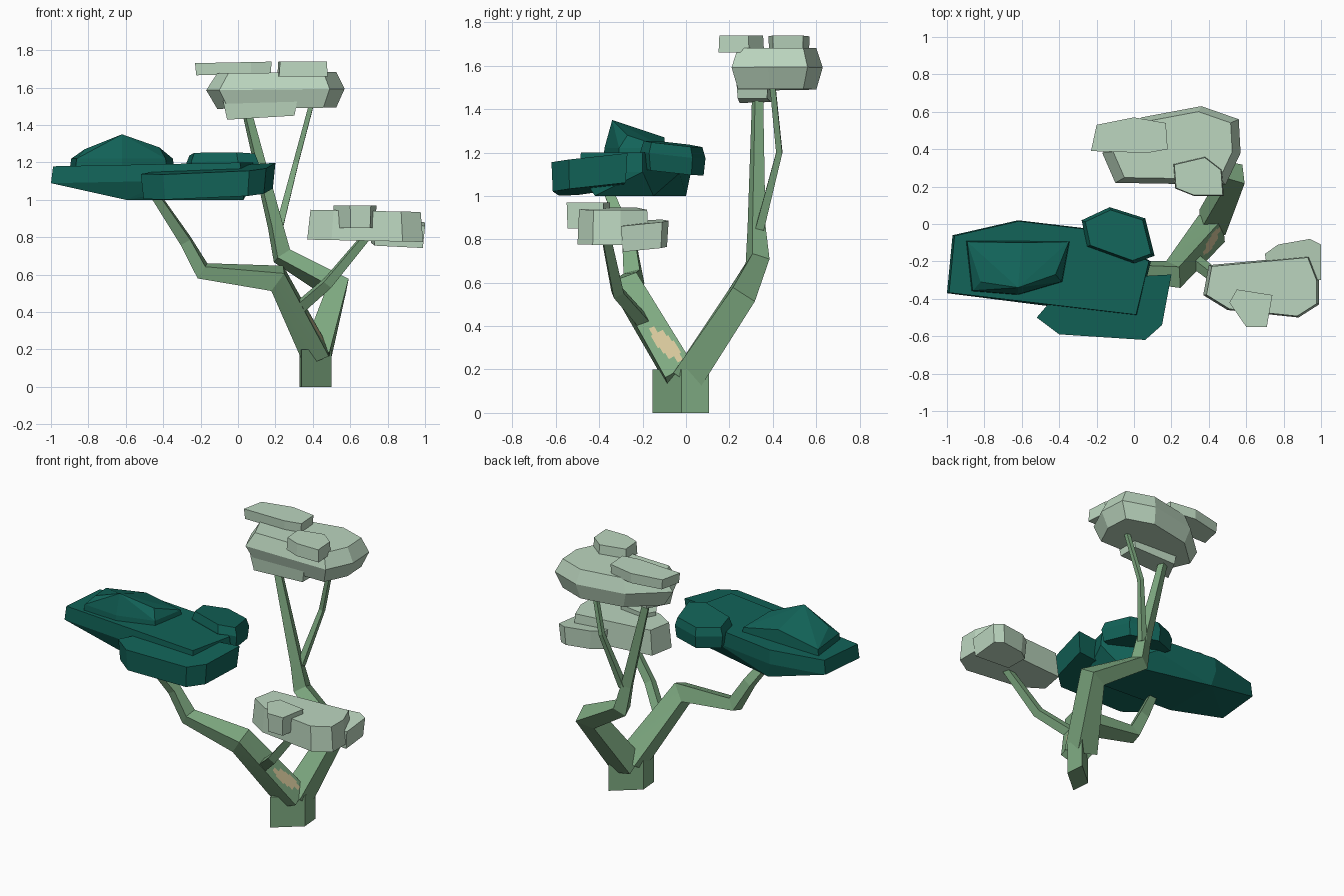
import bpy, bmesh, math
from mathutils import Vector

if "Cube" in bpy.data.objects:
    bpy.data.objects.remove(bpy.data.objects["Cube"])


def material(name, rgb):
    m = bpy.data.materials.new(name)
    m.diffuse_color = (*rgb, 1)
    m.use_nodes = True
    m.node_tree.nodes["Principled BSDF"].inputs["Base Color"].default_value = m.diffuse_color
    return m


BARK = material("green_bark", (0.21, 0.40, 0.22))
WOOD = material("bare_tan_wood", (0.66, 0.56, 0.32))
DARK = material("dark_teal_leaves", (0.006, 0.125, 0.098))
PALE = material("pale_leaves", (0.50, 0.67, 0.52))


def finish(bm, name, *mats):
    bmesh.ops.recalc_face_normals(bm, faces=bm.faces[:])
    me = bpy.data.meshes.new(name)
    bm.to_mesh(me)
    bm.free()
    for m in mats:
        me.materials.append(m)
    ob = bpy.data.objects.new(name, me)
    bpy.context.collection.objects.link(ob)
    return ob


def loft(rings):
    """Skin a list of four-point rings and cap the ends."""
    bm = bmesh.new()
    vs = [[bm.verts.new(p) for p in r] for r in rings]
    for a, b in zip(vs, vs[1:]):
        for i in range(4):
            j = (i + 1) % 4
            bm.faces.new((a[i], a[j], b[j], b[i]))
    bm.faces.new(vs[0][::-1])
    bm.faces.new(vs[-1])
    return bm


def branch(path, first=None):
    """Four-sided rings of (x, y, z, radius) along a bent path."""
    pts = [Vector(p[:3]) for p in path]
    rings, side = [], Vector((1, 1, 0)).normalized()
    for i, p in enumerate(pts):
        t = Vector((0, 0, 0))
        if i > 0:
            t += (p - pts[i - 1]).normalized()
        if i < len(pts) - 1:
            t += (pts[i + 1] - p).normalized()
        t.normalize()
        side = (side - t * side.dot(t)).normalized()
        up = t.cross(side)
        r = path[i][3]
        rings.append([p + side * r, p + up * r, p - side * r, p - up * r])
    return loft(rings)


def clump(name, mat, outline, levels, tilt=(0, 0), extra=()):
    """Convex leaf pad: outline repeated at (z, scale) levels, z sheared by tilt."""
    c = sum((Vector(p) for p in outline), Vector((0, 0))) / len(outline)
    bm = bmesh.new()
    for z, s in levels:
        for p in outline:
            d = (Vector(p) - c) * s
            bm.verts.new((c.x + d.x, c.y + d.y, z + d.x * tilt[0] + d.y * tilt[1]))
    for p in extra:
        bm.verts.new(p)
    res = bmesh.ops.convex_hull(bm, input=bm.verts[:])
    junk = {v for v in res["geom_interior"] + res["geom_unused"]
            if isinstance(v, bmesh.types.BMVert)}
    bmesh.ops.delete(bm, geom=list(junk), context='VERTS')
    bmesh.ops.dissolve_limit(bm, angle_limit=0.03, verts=bm.verts[:], edges=bm.edges[:])
    finish(bm, name, mat)


# trunk stump
base = [(0.34, -0.155), (0.50, -0.02), (0.49, 0.105), (0.33, -0.03)]
finish(loft([[(x, y, z) for x, y in base] for z in (0, 0.2)]), "trunk", BARK)

# front limb, with a patch of bare wood coloured on its finely cut first segment
bm = branch([(0.415, -0.025, 0.17, 0.10), (0.21, -0.27, 0.58, 0.085),
             (-0.19, -0.24, 0.62, 0.055), (-0.28, -0.26, 0.78, 0.042),
             (-0.46, -0.37, 1.05, 0.03)])
bmesh.ops.recalc_face_normals(bm, faces=bm.faces[:])
bm.faces.ensure_lookup_table()
edges = {e for f in bm.faces[:4] for e in f.edges}
bmesh.ops.subdivide_edges(bm, edges=list(edges), cuts=14, use_grid_fill=True)
for f in bm.faces:
    p = f.calc_center_median()
    dy, dz = p.y + 0.095, p.z - 0.315
    u, v = (dy - dz) * 0.707, (dy + dz) * 0.707
    if f.normal.x > 0.2 and (u / 0.095) ** 2 + (v / 0.035) ** 2 < 1:
        f.material_index = 1
finish(bm, "front_limb", BARK, WOOD)

# remaining limbs and twigs
LIMBS = {
    "back_limb": [(0.42, 0.01, 0.16, 0.10), (0.53, 0.25, 0.53, 0.085),
                  (0.235, 0.33, 0.70, 0.06), (0.20, 0.325, 0.86, 0.045),
                  (0.05, 0.33, 1.46, 0.028)],
    "back_twig": [(0.22, 0.34, 0.85, 0.028), (0.31, 0.43, 1.20, 0.02),
                  (0.39, 0.40, 1.50, 0.018)],
    "right_twig": [(0.29, -0.17, 0.39, 0.04), (0.48, -0.315, 0.555, 0.036),
                   (0.70, -0.37, 0.82, 0.028)],
}
for name, path in LIMBS.items():
    finish(branch(path), name, BARK)

# dark leaf cluster
clump("dark_main_pad", DARK,
      [(-1, -0.37), (-0.97, -0.06), (-0.62, 0.02), (-0.2, -0.03), (0.09, -0.2),
       (0.02, -0.49), (-0.37, -0.45)], [(1.10, 1), (1.19, 0.98)], (0.02, 0),
      [(-0.6, -0.38, 1.0), (-0.6, 0.0, 1.0), (0.03, -0.42, 1.0), (0.0, -0.15, 1.0)])
clump("dark_top_pad", DARK,
      [(-0.9, -0.09), (-0.34, -0.09), (-0.38, -0.31), (-0.62, -0.38), (-0.87, -0.36)],
      [(1.16, 1), (1.22, 0.97)], (0, 0),
      [(-0.62, -0.34, 1.35), (-0.82, -0.31, 1.27), (-0.42, -0.27, 1.28), (-0.6, -0.1, 1.27)])
clump("dark_front_pad", DARK,
      [(-0.52, -0.5), (-0.4, -0.59), (0.06, -0.62), (0.15, -0.54), (0.2, -0.27), (-0.35, -0.3)],
      [(1.025, 0.96), (1.16, 1)], (0.05, 0.1))
clump("dark_back_pad", DARK,
      [(-0.28, 0.02), (-0.13, 0.09), (0.06, 0.03), (0.11, -0.17), (0.0, -0.21), (-0.25, -0.12)],
      [(1.11, 0.94), (1.19, 1), (1.24, 0.9)], (-0.03, -0.12))

# pale crown cluster
clump("crown_main_pad", PALE,
      [(-0.17, 0.38), (-0.1, 0.22), (0.49, 0.21), (0.57, 0.38), (0.56, 0.56), (0.36, 0.63),
       (0.04, 0.57)],
      [(1.49, 0.86), (1.59, 1), (1.68, 0.86)], (0.01, 0))
clump("crown_lower_pad", PALE,
      [(-0.08, 0.24), (0.32, 0.23), (0.32, 0.38), (0.0, 0.4)],
      [(1.44, 0.9), (1.54, 1)], (0.06, 0))
clump("crown_left_pad", PALE,
      [(-0.23, 0.39), (-0.2, 0.53), (0.0, 0.57), (0.17, 0.54), (0.18, 0.4), (0.07, 0.38)],
      [(1.67, 0.97), (1.735, 1)], (0.02, 0))
clump("crown_right_pad", PALE,
      [(0.21, 0.32), (0.22, 0.19), (0.32, 0.15), (0.48, 0.15), (0.47, 0.29), (0.38, 0.36)],
      [(1.66, 1), (1.74, 0.96)])

# pale right cluster
clump("right_main_pad", PALE,
      [(0.37, -0.38), (0.4, -0.22), (0.94, -0.17), (0.99, -0.3), (0.99, -0.43), (0.88, -0.5),
       (0.5, -0.46)], [(0.78, 1), (0.94, 0.95)], (-0.02, 0))
clump("right_back_pad", PALE,
      [(0.7, -0.16), (0.77, -0.11), (0.94, -0.08), (1.0, -0.11), (1.0, -0.3), (0.72, -0.3)],
      [(0.76, 0.92), (0.88, 1)], (-0.05, 0.1))
clump("right_front_pad", PALE,
      [(0.51, -0.42), (0.6, -0.55), (0.71, -0.55), (0.74, -0.38), (0.55, -0.35)],
      [(0.85, 0.96), (0.97, 1)])
